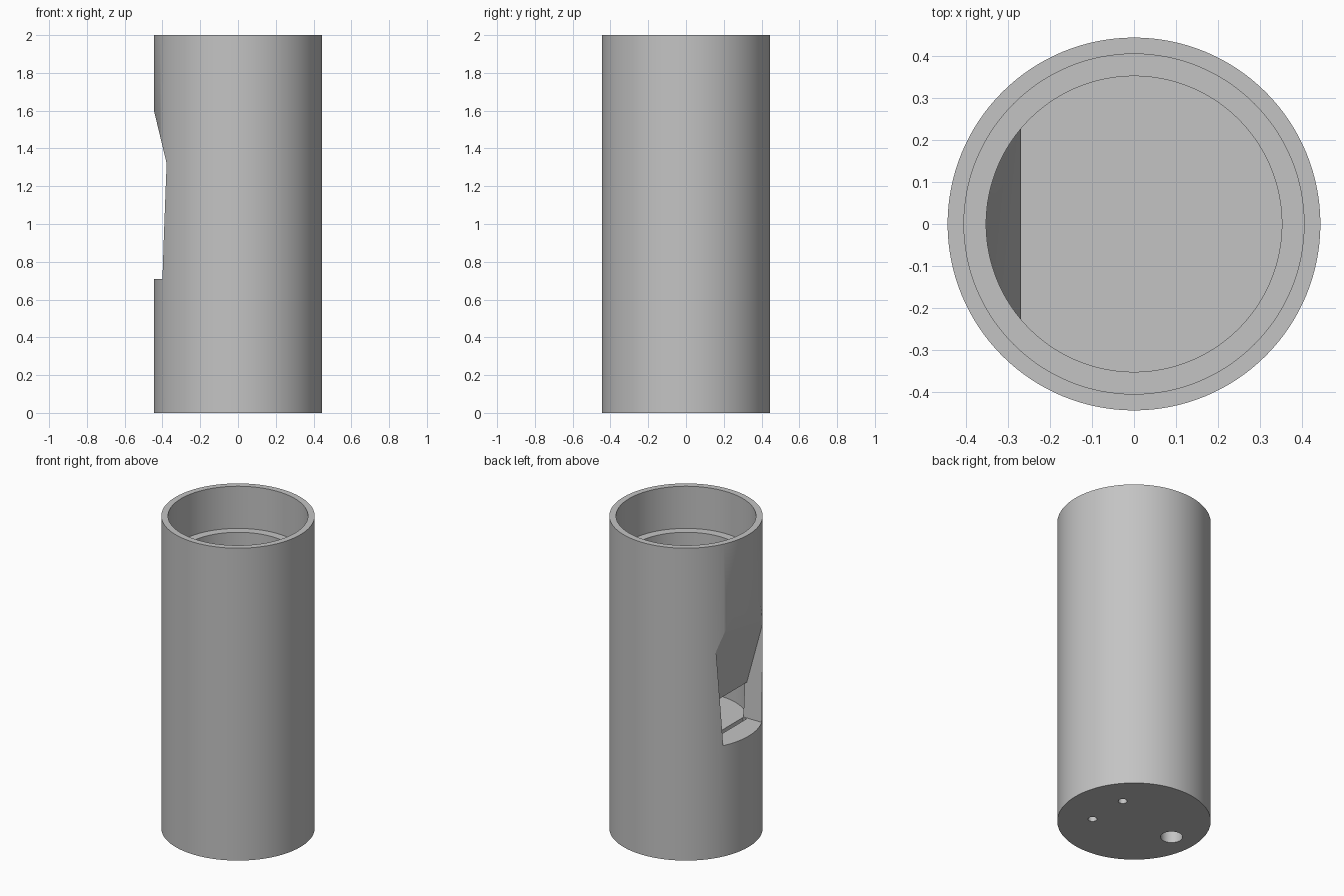
import bpy, bmesh, math

cube = bpy.data.objects.get("Cube")
if cube:
    bpy.data.objects.remove(cube)

R, BORE, SOCKET = 0.445, 0.353, 0.406
FLOOR, LIP, SHOULDER = 0.71, 0.93, 1.73


def mesh_object(name, bm):
    bmesh.ops.recalc_face_normals(bm, faces=bm.faces)
    mesh = bpy.data.meshes.new(name)
    bm.to_mesh(mesh)
    bm.free()
    ob = bpy.data.objects.new(name, mesh)
    bpy.context.collection.objects.link(ob)
    return ob


def cylinder(name, r, z0, z1, x=0, y=0, n=128):
    bm = bmesh.new()
    bmesh.ops.create_cone(bm, cap_ends=True, segments=n, radius1=r, radius2=r, depth=z1 - z0)
    bmesh.ops.translate(bm, verts=bm.verts, vec=(x, y, (z0 + z1) / 2))
    return mesh_object(name, bm)


def prism(name, profile, half_width):
    """Extrude an xz profile across y; half_width gives its reach at each z."""
    bm = bmesh.new()
    sides = [[bm.verts.new((x, s * half_width(z), z)) for x, z in profile] for s in (-1, 1)]
    for side in sides:
        bm.faces.new(side)
    n = len(profile)
    for i in range(n):
        j = (i + 1) % n
        bm.faces.new((sides[0][i], sides[0][j], sides[1][j], sides[1][i]))
    return mesh_object(name, bm)


def cut(ob, cutter):
    mod = ob.modifiers.new(cutter.name, 'BOOLEAN')
    mod.operation, mod.solver, mod.object = 'DIFFERENCE', 'EXACT', cutter
    bpy.context.view_layer.objects.active = ob
    bpy.ops.object.modifier_apply(modifier=mod.name)
    bpy.data.objects.remove(cutter)


# Outer tube
pipe = cylinder("whistle_pipe", R, 0, 2)

# Main bore, leaving a flat wedge of wall behind the lip
bore = cylinder("bore_cutter", BORE, FLOOR, SHOULDER + 0.05)
cut(bore, prism("lip_backing", [(-0.6, 0.6), (-0.27, 0.6), (-0.27, LIP),
                                (-0.36, 1.42), (-0.6, 1.42)], lambda z: 0.5))
cut(pipe, bore)
cut(pipe, cylinder("socket_cutter", SOCKET, SHOULDER, 2.1))

# Mouth window with a sloping ramp down to the lip, widening upwards
slope = 0.24
cut(pipe, prism("mouth_cutter", [(-0.6, FLOOR), (-0.25, FLOOR), (-0.25, LIP),
                                 (-0.284, LIP), (-0.6, LIP + 0.316 / slope)],
                lambda z: 0.195 + 0.066 * (z - FLOOR)))

# Wind slit and the holes in the base
cut(pipe, prism("slit_cutter", [(-0.3, 0.4), (-0.272, 0.4), (-0.272, 0.75), (-0.3, 0.75)],
                lambda z: 0.188))
cut(pipe, cylinder("wind_hole", 0.064, -0.1, 0.5, -0.285, 0, 48))
for side in (-1, 1):
    cut(pipe, cylinder("pin_hole", 0.026, -0.1, 0.3, 0.2, 0.136 * side, 32))

# Plain grey material
grey = bpy.data.materials.new("plain_grey")
grey.use_nodes = True
colour = (0.55, 0.55, 0.55, 1)
grey.diffuse_color = colour
grey.node_tree.nodes["Principled BSDF"].inputs["Base Color"].default_value = colour
pipe.data.materials.clear()
pipe.data.materials.append(grey)
for poly in pipe.data.polygons:
    poly.material_index = 0

bpy.ops.object.select_all(action='DESELECT')
pipe.select_set(True)
bpy.context.view_layer.objects.active = pipe
bpy.ops.object.shade_smooth_by_angle(angle=math.radians(25))
